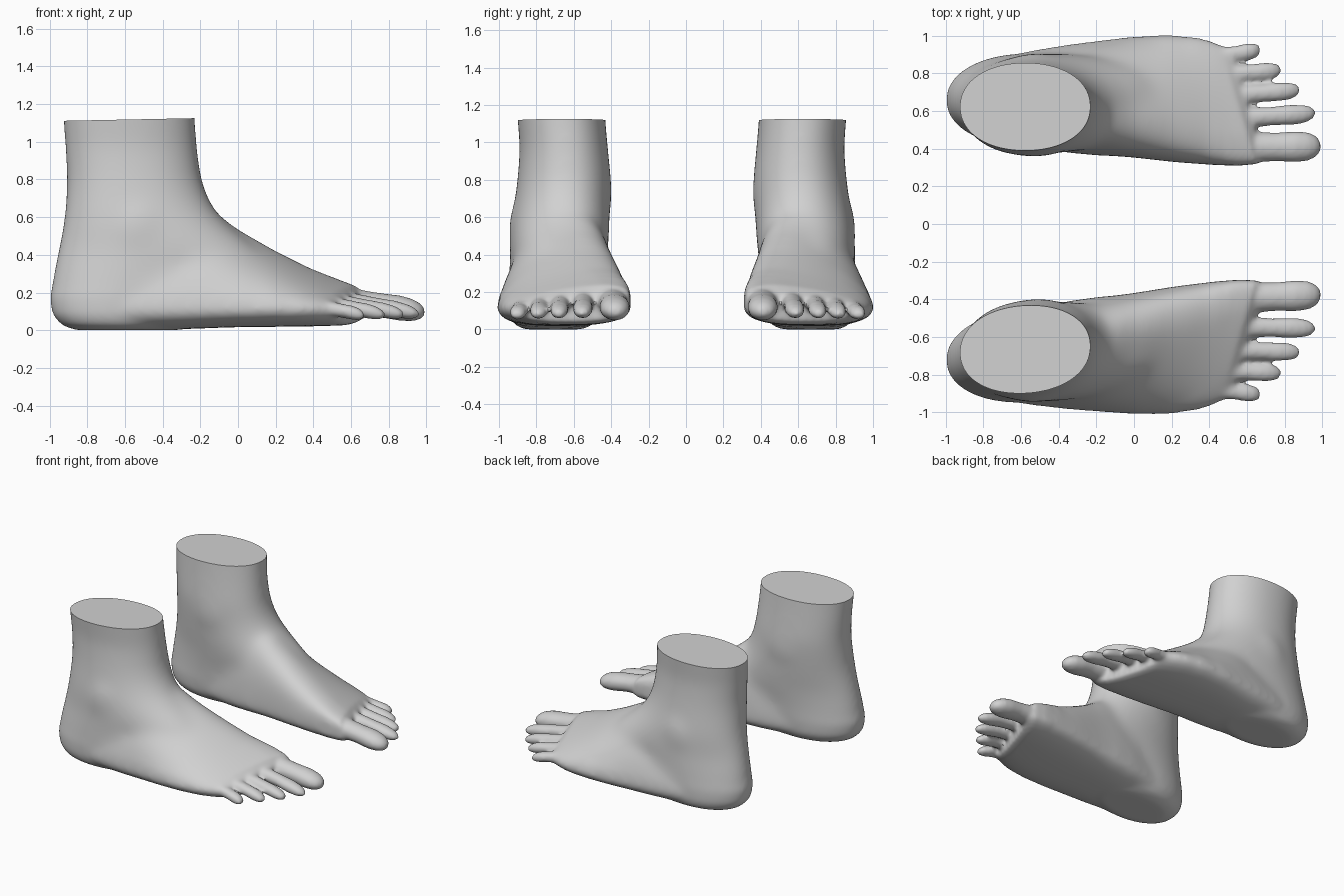
import bpy, bmesh, math
from mathutils import Matrix, Vector

cube = bpy.data.objects.get("Cube")
if cube:
    bpy.data.objects.remove(cube, do_unlink=True)

skin = bpy.data.materials.new("plain_grey")
skin.use_nodes = True
grey = (0.64, 0.64, 0.64, 1)
skin.diffuse_color = grey
skin.node_tree.nodes["Principled BSDF"].inputs["Base Color"].default_value = grey

SIDES = 48
ANGLES = [math.tau * i / SIDES for i in range(SIDES)]


def power(v, p):
    return math.copysign(abs(v) ** p, v)


def loft(bm, rings):
    """Closed skin through a list of equal point rings."""
    loops = [[bm.verts.new(p) for p in ring] for ring in rings]
    faces = [bm.faces.new(loops[0]), bm.faces.new(loops[-1])]
    for a, b in zip(loops, loops[1:]):
        for i in range(SIDES):
            j = (i + 1) % SIDES
            faces.append(bm.faces.new((a[i], a[j], b[j], b[i])))
    bmesh.ops.recalc_face_normals(bm, faces=faces)


def leg_ring(z, x0, x1, y0, y1):
    return [((x0 + x1) / 2 + (x1 - x0) / 2 * power(math.cos(t), 0.95),
             (y0 + y1) / 2 + (y1 - y0) / 2 * power(math.sin(t), 0.95), z)
            for t in ANGLES]


def foot_ring(x, y0, y1, top, peak, bottom, slant):
    """Flat-soled arch section, ridge towards the inside, outer flank hollowed."""
    mid, half, wide = (y0 + y1) / 2, (y1 - y0) / 2, min(0.12, top * 0.6)
    ring = []
    for t in ANGLES:
        c, s = math.cos(t), math.sin(t)
        if s < 0:
            y = mid + half * power(c, 0.75)
            z = wide - (wide - bottom) * abs(s) ** 0.85
        else:
            spread = c ** 1.3 * (1 - 0.13 * s) if c > 0 else c
            y = mid + half * spread + (peak - mid) * s * s
            z = wide + (top - wide) * s
        ring.append((x + slant * (0.65 - y), y, z))
    return ring


def toe(bm, base, tip, r):
    """Rounded toe with a slight waist and a flattened pad."""
    base, tip = Vector(base), Vector(tip)
    rings = []
    for f, k in ((0, 1), (.35, .95), (.55, .92), (.75, 1), (.88, .9), (.96, .65), (1, .3)):
        p = base.lerp(tip, f)
        p.z += 0.008 * math.sin(math.pi * f)
        flat = 0.96 - 0.2 * f
        rings.append([(p.x, p.y + r * k * math.cos(t), p.z + r * k * flat * math.sin(t))
                      for t in ANGLES])
    loft(bm, rings)


bm = bmesh.new()

# Heel, ankle and lower leg
loft(bm, [leg_ring(*v) for v in (
    (0.0, -.86, -.32, .51, .82),
    (.025, -.935, -.24, .455, .875),
    (.08, -.985, -.17, .42, .90),
    (.17, -1.0, -.12, .41, .905),
    (.3, -.982, .0, .40, .905),
    (.42, -.957, .12, .382, .905),
    (.55, -.93, -.04, .372, .897),
    (.63, -.92, -.115, .368, .885),
    (.72, -.913, -.165, .363, .87),
    (.82, -.91, -.195, .36, .858),
    (.97, -.92, -.215, .375, .846),
    (1.12, -.93, -.225, .388, .858),
    (1.25, -.94, -.23, .395, .868))])

# Instep, arch and ball
loft(bm, [foot_ring(*v) for v in (
    (-.75, .45, .87, .4, .65, .004, 0),
    (-.55, .41, .92, .5, .64, .003, 0),
    (-.35, .378, .953, .62, .61, .004, 0),
    (-.2, .364, .972, .66, .60, .009, 0),
    (-.1, .36, .985, .615, .58, .013, 0),
    (0, .352, .997, .54, .56, .016, 0),
    (.2, .328, 1.006, .42, .52, .018, .05),
    (.38, .312, .995, .32, .49, .02, .15),
    (.48, .31, .975, .272, .47, .023, .22),
    (.55, .318, .955, .238, .47, .026, .3),
    (.595, .34, .93, .19, .5, .042, .3))])

# Ankle bones
for spot, size in (((-.53, .45, .73), (.2, .097, .2)), ((-.52, .81, .53), (.18, .1, .2))):
    bmesh.ops.create_uvsphere(bm, u_segments=24, v_segments=16, radius=1,
                              matrix=Matrix.LocRotScale(Vector(spot), None, Vector(size)))

# Toes, big to little
toe(bm, (.48, .405, .157), (.99, .412, .096), .083)
toe(bm, (.48, .555, .165), (.962, .588, .085), .055)
toe(bm, (.45, .675, .155), (.882, .711, .082), .051)
toe(bm, (.43, .785, .14), (.78, .816, .08), .050)
toe(bm, (.40, .88, .12), (.672, .924, .077), .048)

# Fuse the parts into one skin
draft = bpy.data.meshes.new("draft")
bm.to_mesh(draft)
bm.free()
helper = bpy.data.objects.new("draft_foot", draft)
bpy.context.collection.objects.link(helper)
remesh = helper.modifiers.new("fuse", "REMESH")
remesh.mode = "VOXEL"
remesh.voxel_size = 0.013
bpy.context.view_layer.update()
fused = bpy.data.meshes.new_from_object(
    helper.evaluated_get(bpy.context.evaluated_depsgraph_get()))
bpy.data.objects.remove(helper, do_unlink=True)


def smooth(bm, verts, times):
    for _ in range(times):
        bmesh.ops.smooth_vert(bm, verts=verts, factor=0.5, use_axis_x=True,
                              use_axis_y=True, use_axis_z=True)


def make_foot(name, right):
    bm = bmesh.new()
    bm.from_mesh(fused)
    # Soft body, crisper sole and toes
    smooth(bm, [v for v in bm.verts if v.co.x < 0.42 and v.co.z > 0.2], 50)
    smooth(bm, [v for v in bm.verts if v.co.x < 0.5], 15)
    smooth(bm, bm.verts[:], 5)
    # The right foot is the mirror image, turned very slightly
    if right:
        for v in bm.verts:
            v.co.y = -(v.co.y + 0.014 - 0.05 * v.co.x)
        bmesh.ops.reverse_faces(bm, faces=bm.faces[:])
    # Flat cut across the leg
    cut = bmesh.ops.bisect_plane(
        bm, geom=bm.verts[:] + bm.edges[:] + bm.faces[:], plane_co=(-.58, 0, 1.118),
        plane_no=(-.02, 0, 1), clear_outer=True)
    rim = [e for e in cut["geom_cut"] if isinstance(e, bmesh.types.BMEdge)]
    bmesh.ops.contextual_create(bm, geom=rim)
    bmesh.ops.recalc_face_normals(bm, faces=bm.faces[:])
    mesh = bpy.data.meshes.new(name)
    bm.to_mesh(mesh)
    bm.free()
    mesh.materials.append(skin)
    obj = bpy.data.objects.new(name, mesh)
    bpy.context.collection.objects.link(obj)
    return obj


feet = [make_foot("left_foot", False), make_foot("right_foot", True)]
bpy.ops.object.select_all(action="DESELECT")
for foot in feet:
    foot.select_set(True)
bpy.context.view_layer.objects.active = feet[0]
bpy.ops.object.shade_smooth_by_angle(angle=math.radians(40))
